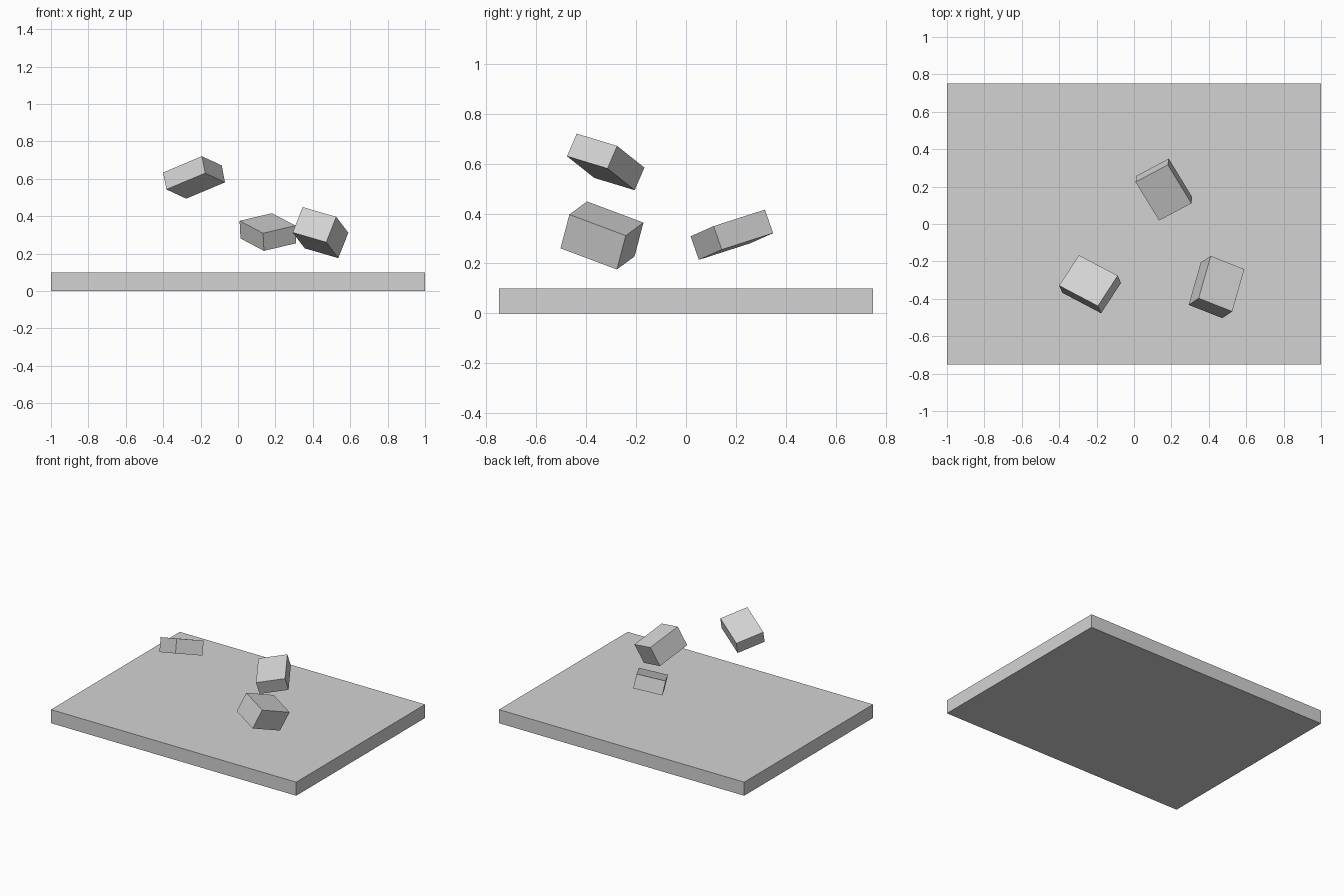
import bpy
from mathutils import Matrix, Vector

cube = bpy.data.objects.get("Cube")
if cube:
    bpy.data.objects.remove(cube, do_unlink=True)

grey = bpy.data.materials.new("light_grey")
grey.use_nodes = True
colour = (0.65, 0.65, 0.65, 1)
grey.diffuse_color = colour
grey.node_tree.nodes["Principled BSDF"].inputs["Base Color"].default_value = colour


def box(name, centre, size, long_axis=(1, 0, 0), side_axis=(0, 1, 0)):
    """Box whose length and width follow the two given directions."""
    x = Vector(long_axis).normalized()
    z = x.cross(Vector(side_axis)).normalized()
    y = z.cross(x)
    turn = Matrix((x, y, z)).transposed()
    bpy.ops.mesh.primitive_cube_add(size=1, location=centre,
                                    rotation=turn.to_euler())
    ob = bpy.context.object
    ob.name = name
    ob.scale = size
    ob.data.materials.append(grey)
    return ob


# Wide ground slab
box("platform", (0, 0, 0.05), (2, 1.5, 0.1))

# Tumbling blocks floating above the slab
box("high_block", (-0.235, -0.322, 0.607), (0.25, 0.2, 0.1),
    (-0.205, 0.108, -0.086), (0.105, 0.161, -0.049))
box("back_block", (0.16, 0.184, 0.315), (0.25, 0.2, 0.1),
    (0.125, -0.205, -0.066), (-0.17, -0.093, -0.041))
box("thick_block", (0.441, -0.337, 0.312), (0.25, 0.2, 0.15),
    (0.064, 0.224, -0.084), (-0.177, 0.068, 0.052))
